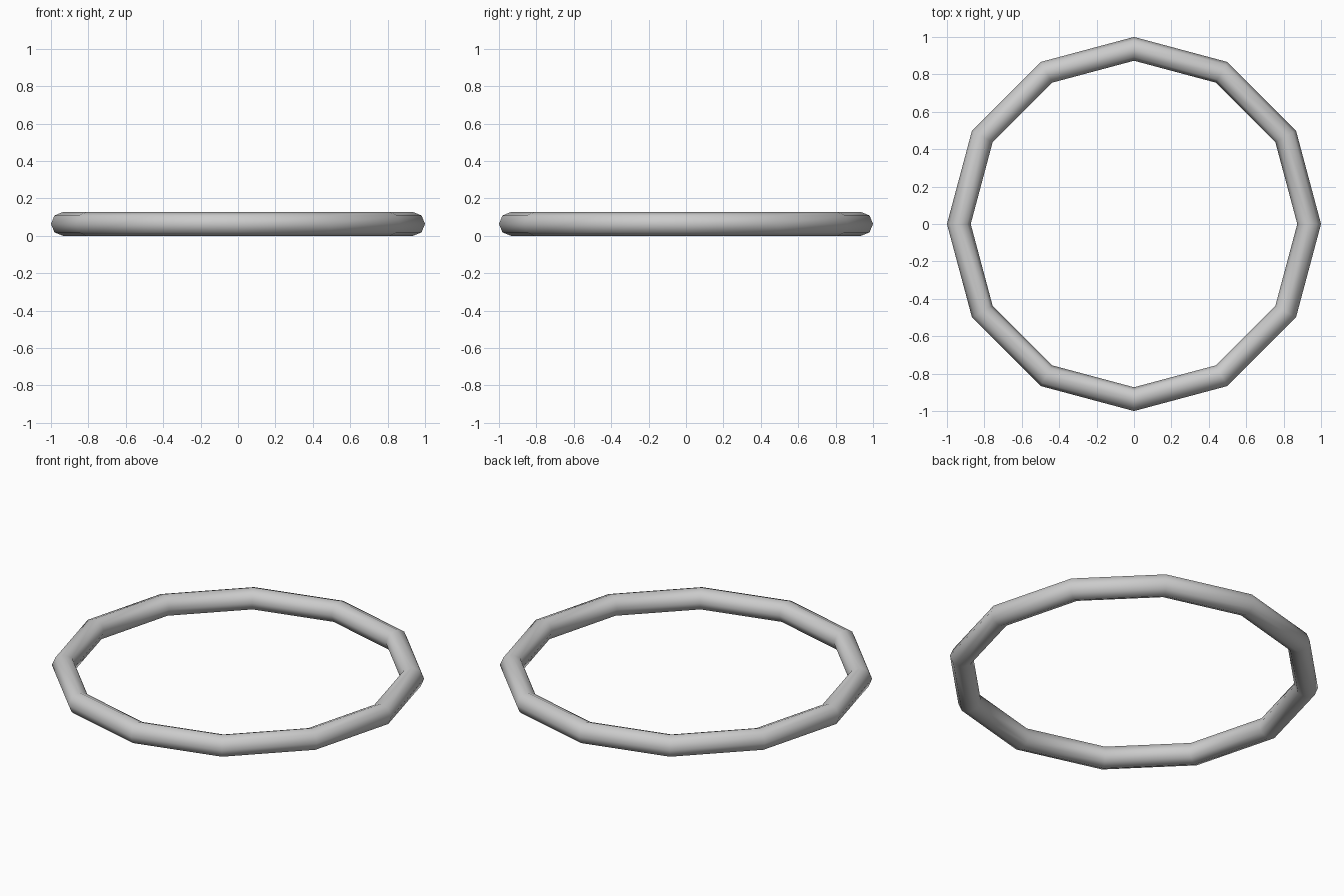
import bpy

if "Cube" in bpy.data.objects:
    bpy.data.objects.remove(bpy.data.objects["Cube"])

# Ring: 12 segments around, octagonal tube section, smooth shaded
MINOR = 0.0635
bpy.ops.mesh.primitive_torus_add(
    major_segments=12, minor_segments=8,
    major_radius=1 - MINOR, minor_radius=MINOR,
    location=(0, 0, MINOR))
ring = bpy.context.object
ring.name = "ring"
bpy.ops.object.shade_smooth()
